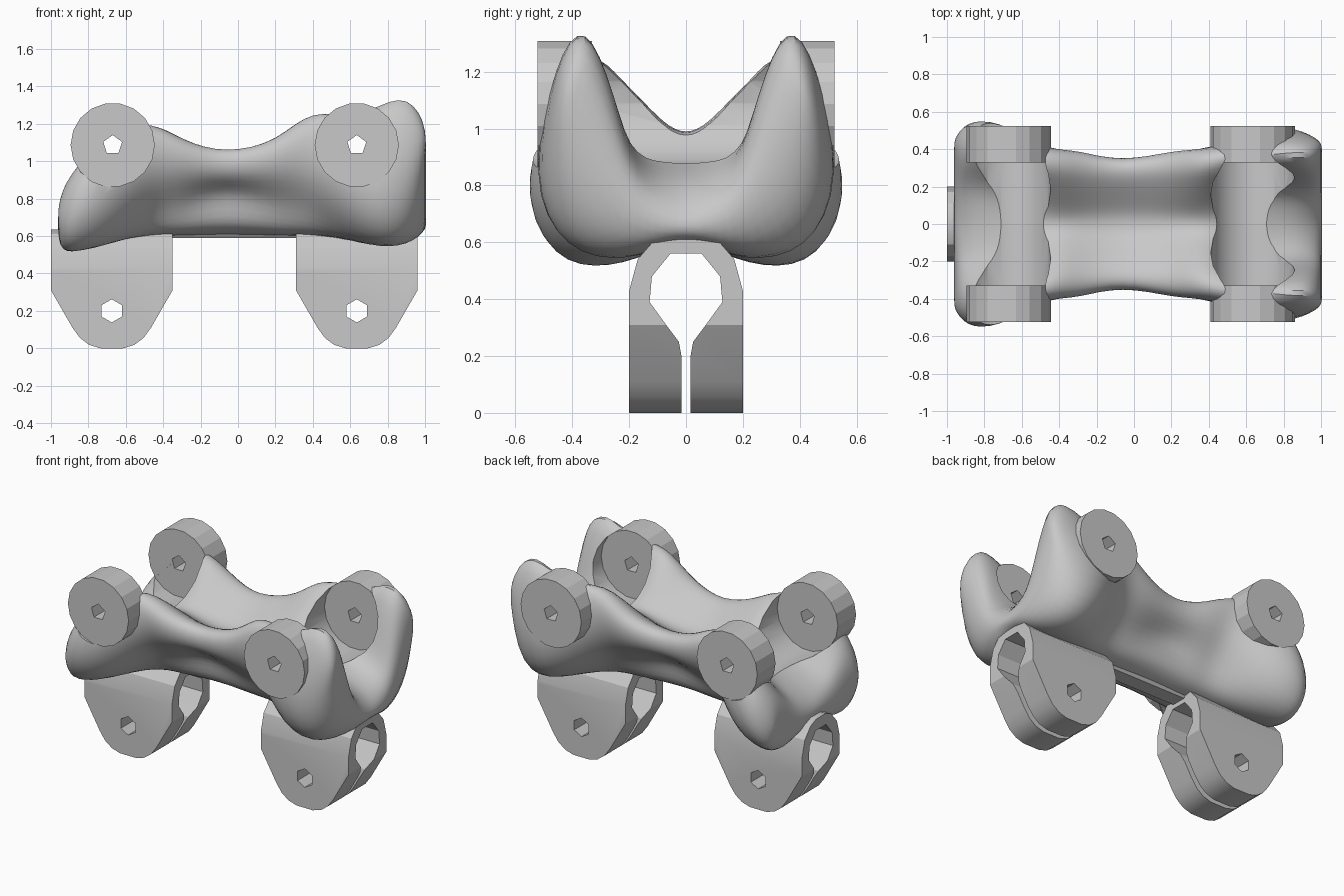
import bpy, bmesh
from math import cos, sin, tau

cube = bpy.data.objects.get("Cube")
if cube:
    bpy.data.objects.remove(cube, do_unlink=True)

grey = bpy.data.materials.new("plain_grey")
grey.use_nodes = True
grey.diffuse_color = (0.58, 0.58, 0.58, 1)
grey.node_tree.nodes["Principled BSDF"].inputs["Base Color"].default_value = (0.58, 0.58, 0.58, 1)

BOSSES = (-0.67, 0.635)      # x of the upper bosses
CLAMPS = (-0.675, 0.635)     # x of the lower clamps
BOSS_Z, BOSS_R, BOSS_IN, BOSS_OUT = 1.087, 0.225, 0.33, 0.523


def finish(name, bm):
    bmesh.ops.recalc_face_normals(bm, faces=bm.faces)
    mesh = bpy.data.meshes.new(name)
    bm.to_mesh(mesh)
    bm.free()
    mesh.materials.append(grey)
    obj = bpy.data.objects.new(name, mesh)
    bpy.context.collection.objects.link(obj)
    return obj


def prism(name, outline, axis, start, end):
    """Extrude a closed outline along x or y."""
    bm = bmesh.new()
    place = (lambda a, b: (start, a, b)) if axis == "x" else (lambda a, b: (a, start, b))
    face = bm.faces.new([bm.verts.new(place(a, b)) for a, b in outline])
    new = bmesh.ops.extrude_face_region(bm, geom=[face])["geom"]
    step = end - start
    bmesh.ops.translate(bm, verts=[v for v in new if isinstance(v, bmesh.types.BMVert)],
                        vec=(step, 0, 0) if axis == "x" else (0, step, 0))
    return finish(name, bm)


def polygon(x, z, radius, sides, turn=0.0):
    return [(x + radius * cos(turn + tau * i / sides), z + radius * sin(turn + tau * i / sides))
            for i in range(sides)]


def boolean(obj, cutter, operation="DIFFERENCE"):
    mod = obj.modifiers.new(operation.lower(), "BOOLEAN")
    mod.operation, mod.object, mod.solver = operation, cutter, "EXACT"
    cutter.hide_render = True


def bake(obj, cutters, angle):
    """Apply the modifiers, drop the cutters and shade."""
    bpy.context.view_layer.update()
    graph = bpy.context.evaluated_depsgraph_get()
    mesh = bpy.data.meshes.new_from_object(obj.evaluated_get(graph))
    obj.modifiers.clear()
    obj.data = mesh
    mesh.materials.clear()
    mesh.materials.append(grey)
    for cutter in cutters:
        bpy.data.objects.remove(cutter, do_unlink=True)
    bpy.ops.object.select_all(action="DESELECT")
    obj.select_set(True)
    bpy.context.view_layer.objects.active = obj
    bpy.ops.object.shade_smooth_by_angle(angle=angle)


def boss_outline(x):
    return polygon(x, BOSS_Z, BOSS_R, 18)


def bolt_outline(x):
    return polygon(x, BOSS_Z, 0.053, 5, 0.3)


# Half sections of the cradle: four outer points, the tip, four inner points
toe = [(.05, .6), (.2, .53), (.36, .5), (.47, .56), (.47, .76),
       (.37, .84), (.25, .78), (.16, .72), (.04, .69)]
heel = [(.05, .6), (.22, .51), (.47, .5), (.6, .75), (.54, .95),
        (.4, .99), (.28, .88), (.18, .8), (.04, .78)]
boss_arm = [(.05, .6), (.2, .54), (.43, .58), (.58, .82), (.44, 1.25),
            (.33, 1.18), (.27, 1.02), (.17, .9), (.04, .89)]
shoulder = [(.05, .6), (.18, .62), (.23, .77), (.39, .93), (.41, 1.18),
            (.31, 1.23), (.23, 1.18), (.12, 1.07), (.04, .99)]
waist = [(.05, .6), (.22, .67), (.16, .87), (.34, .9), (.33, 1.03),
         (.26, 1.05), (.17, .99), (.1, .94), (.04, .91)]
high_arm = [(.05, .6), (.2, .52), (.44, .53), (.55, .8), (.47, 1.25),
            (.36, 1.47), (.25, 1.16), (.19, .88), (.04, .83)]
arm_end = [(.06, .61), (.18, .59), (.35, .71), (.44, .94), (.47, 1.14),
           (.35, 1.3), (.24, 1.04), (.18, .79), (.04, .7)]


def stretch(section, factor):
    """Raise the rail of a section, keeping its foot."""
    return [(y, z if z < 0.9 else 0.9 + (z - 0.9) * factor) for y, z in section]


stations = [(-0.965, toe), (-0.87, heel), (-0.67, boss_arm), (-0.45, shoulder),
            (-0.3, stretch(shoulder, 0.68)), (-0.07, waist),
            (0.22, stretch(shoulder, 0.66)), (0.39, stretch(shoulder, 1.25)),
            (0.65, stretch(boss_arm, 1.1)), (0.87, high_arm), (1.01, arm_end)]

# Organic cradle lofted through the sections
bm = bmesh.new()
rings = []
for x, half in stations:
    full = half + [(-y, z) for y, z in reversed(half)]
    rings.append([bm.verts.new((x, y, z)) for y, z in full])
count = len(rings[0])
for a, b in zip(rings, rings[1:]):
    for i in range(count):
        j = (i + 1) % count
        bm.faces.new((a[i], a[j], b[j], b[i]))
for ring in (rings[0], rings[-1]):
    right, left = ring[:count // 2], ring[:count // 2 - 1:-1]
    bm.faces.new((right[0], right[-1], left[-1], left[0]))
    for side in (right, left):
        for i in range(3):
            bm.faces.new((side[i], side[i + 1], side[-2 - i], side[-1 - i]))
        bm.faces.new((side[3], side[4], side[5]))
cradle = finish("cradle", bm)
smooth = cradle.modifiers.new("smooth", "SUBSURF")
smooth.levels = smooth.render_levels = 2

# Clearance between the bosses, flat outer faces and bolt holes
cutters = []
for x in BOSSES:
    cutters.append(prism("clearance_cutter", boss_outline(x), "y", -BOSS_IN, BOSS_IN))
    cutters.append(prism("bolt_cutter", bolt_outline(x), "y", -0.8, 0.8))
    for side in (-1, 1):
        cutters.append(prism("face_cutter", boss_outline(x), "y", side * (BOSS_OUT - 0.005), side * 0.8))
for cutter in cutters:
    boolean(cradle, cutter)
bake(cradle, cutters, 0.6)

# Four bored bosses
for x, end in zip(BOSSES, ("right", "left")):
    for side, face in ((-1, "front"), (1, "back")):
        boss = prism(f"{face}_{end}_boss", boss_outline(x), "y", side * BOSS_IN, side * BOSS_OUT)
        bore = prism("bore_cutter", bolt_outline(x), "y", -0.8, 0.8)
        boolean(boss, bore)
        bake(boss, [bore], 0.3)

# Two split clamps with a keyhole section
key = [(.2, 0), (.2, .43), (.17, .54), (.11, .61), (.05, .635)]
slot = [(.055, .56), (.12, .48), (.128, .39), (.07, .31), (.025, .25), (.016, .2), (.016, 0)]
section = key + [(-y, z) for y, z in reversed(key)] + \
    [(-y, z) for y, z in reversed(slot)] + slot
side_half = [(.325, .7), (.325, .31), (.21, .11), (.17, .055), (.12, .018), (.06, 0)]
for x, end in zip(CLAMPS, ("right", "left")):
    clamp = prism(f"{end}_clamp", section, "x", x - 0.325, x + 0.325)
    outline = [(x + a, z) for a, z in side_half] + [(x - a, z) for a, z in reversed(side_half)]
    shape = prism("outline_cutter", outline, "y", -0.4, 0.4)
    bolt = prism("bolt_cutter", polygon(x, 0.2, 0.062, 6, tau / 12), "y", -0.4, 0.4)
    boolean(clamp, shape, "INTERSECT")
    boolean(clamp, bolt)
    bake(clamp, [shape, bolt], 0.4)

# Narrow spine joining the clamps under the cradle
prism("spine", [(-.05, .59), (.05, .59), (.1, .66), (-.1, .66)], "x", -0.4, 0.4)
